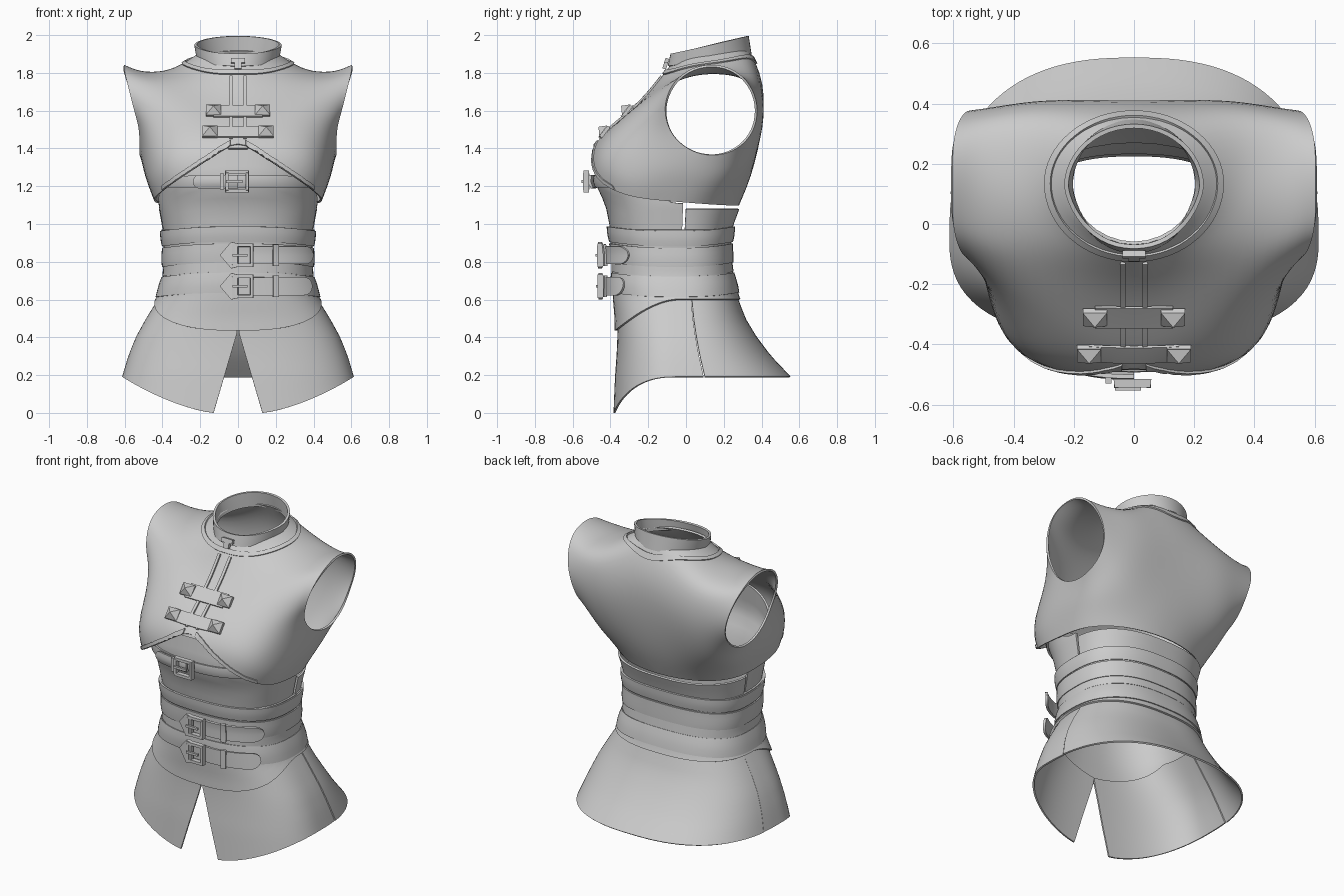
import bpy, bmesh, math
from mathutils import Vector

if "Cube" in bpy.data.objects:
    bpy.data.objects.remove(bpy.data.objects["Cube"])

grey = bpy.data.materials.new("plain_grey")
grey.diffuse_color = (0.6, 0.6, 0.6, 1)
grey.use_nodes = True
grey.node_tree.nodes["Principled BSDF"].inputs["Base Color"].default_value = grey.diffuse_color
N, YC, PI = 2.5, -0.05, math.pi

def lerp(a, b, t): return a + (b - a) * t

def make(name, verts, faces, thick=0.0, mirror=False, sub=0):
    me = bpy.data.meshes.new(name)
    me.from_pydata([tuple(v) for v in verts], [], faces)
    bm = bmesh.new(); bm.from_mesh(me)
    bmesh.ops.remove_doubles(bm, verts=bm.verts, dist=1e-5)
    bmesh.ops.recalc_face_normals(bm, faces=bm.faces)
    bm.to_mesh(me); bm.free()
    me.materials.append(grey)
    ob = bpy.data.objects.new(name, me)
    bpy.context.collection.objects.link(ob)
    if mirror:
        m = ob.modifiers.new("mirror", 'MIRROR'); m.use_clip = True
    if sub:
        s = ob.modifiers.new("smooth", 'SUBSURF'); s.levels = s.render_levels = sub
    if thick:
        s = ob.modifiers.new("shell", 'SOLIDIFY'); s.thickness = thick; s.offset = 0
    return ob

def grid(name, f, nu, nv, thick=0.0, **kw):
    vs = [f(i / nu, j / nv) for i in range(nu + 1) for j in range(nv + 1)]
    w = nv + 1
    fs = [(i*w+j, (i+1)*w+j, (i+1)*w+j+1, i*w+j+1) for i in range(nu) for j in range(nv)]
    return make(name, vs, fs, thick, **kw)

# body sections: height, half width, front y, back y
BODY = [(0, .66, -.385, .72), (.2, .61, -.375, .54), (.3, .58, -.367, .445), (.4, .54, -.362, .37),
        (.5, .485, -.362, .31), (.62, .41, -.372, .265), (.73, .38, -.375, .235), (.85, .376, -.375, .22),
        (.98, .392, -.396, .235), (1.1, .414, -.42, .28), (1.22, .425, -.475, .305), (1.42, .44, -.45, .34)]

def section(z):
    for a, b in zip(BODY, BODY[1:]):
        if z <= b[0]:
            t = (z - a[0]) / (b[0] - a[0])
            return [lerp(a[i], b[i], t) for i in (1, 2, 3)]
    return BODY[-1][1:]

def ring(t, z, off=0.0):
    # t = 0 front, pi/2 right side, pi back
    hw, yf, yb = section(z)
    s, c = math.sin(t), math.cos(t)
    x = (hw + off) * math.copysign(abs(s) ** (2 / N), s)
    k = abs(c) ** (2 / N)
    return Vector((x, YC - (YC - yf + off) * k if c > 0 else YC + (yb - YC + off) * k, z))

def front(x, z, off=0.0):
    hw = section(z)[0] + off
    return ring(math.asin(min(1, abs(x) / hw) ** (N / 2)) * (1 if x >= 0 else -1), z, off)

def hoop(name, zb, zt, off, thick=.012, nv=3, a=0, b=2 * PI, bulge=0.0):
    def f(u, v):
        t = lerp(a, b, u)
        return ring(t, lerp(zb(t), zt(t), v), off + bulge * math.sin(PI * v))
    return grid(name, f, 72, nv, thick)

# chest shell: half cage of rings round the armhole, mirrored and smoothed
ANG = [0, 25, 50, 70, 88, 102, 118, 135, 152, 172, 192, 212, 235, 262, 290, 315, 338]
MID = [(.475, .12, 1.24), (.495, -.03, 1.27), (.49, -.22, 1.30), (.44, -.37, 1.37), (.35, -.41, 1.44),
       (.29, -.355, 1.53), (.29, -.26, 1.62), (.30, -.155, 1.705), (.33, -.06, 1.77), (.39, .08, 1.80),
       (.39, .20, 1.80), (.37, .32, 1.79), (.33, .395, 1.74), (.30, .415, 1.58), (.32, .385, 1.42),
       (.36, .32, 1.28), (.44, .22, 1.24)]
EDGE = [(.43, .08, 1.11), (.44, -.12, 1.125), (.44, -.32, 1.145), (.33, -.475, 1.23), (.14, -.50, 1.35),
        (0, -.465, 1.455), (0, -.335, 1.55), (0, -.20, 1.675), (0, -.09, 1.85), (.18, -.01, 1.87),
        (.225, .15, 1.90), (.16, .30, 1.915), (0, .345, 1.92), (0, .425, 1.72), (0, .38, 1.38),
        (0, .295, 1.10), (.28, .235, 1.10)]

def armhole(deg):
    a = math.radians(deg)
    z = 1.595 - .235 * math.cos(a)
    flare = max(0, min(1, (z - 1.5) / .3))
    return Vector((.515 + .09 * flare, .135 - .245 * math.sin(a), z + .012 * flare))

rings = [[armhole(a) for a in ANG],
         [armhole(a).lerp(Vector(m), .4) for a, m in zip(ANG, MID)],
         [Vector(m) for m in MID],
         [Vector(m).lerp(Vector(e), .55) for m, e in zip(MID, EDGE)],
         [Vector(e) for e in EDGE]]
for k in (4, 3, 2):          # fuller bust
    rings[3][k] += Vector((.01, -.02, 0))
for k in (8, 9, 10, 11):     # dip before the flared shoulder cap
    rings[1][k].z -= .025
    rings[3][k].z -= .01
n = len(ANG)
chest = make("chest_shell", sum(rings, []),
             [(r*n+k, r*n+(k+1) % n, (r+1)*n+(k+1) % n, (r+1)*n+k) for r in range(4) for k in range(n)],
             .012, mirror=True, sub=2)

# ray casting onto the chest, for trims lying on it
bpy.context.view_layer.update()
shell = chest.evaluated_get(bpy.context.evaluated_depsgraph_get())

def cast(origin, d):
    hit, p, nr, _ = shell.ray_cast(Vector(origin), Vector(d))
    if not hit:
        return Vector(origin), -Vector(d)
    return p, (-nr if nr.dot(Vector(d)) > 0 else nr)

def on_chest(x, z, off=.0):
    p, nr = cast((x, -2, z), (0, 1, 0))
    return p + nr * off

def chest_strip(name, x0, x1, z0, z1, off, thick, nu=8, nv=8, **kw):
    return grid(name, lambda u, v: on_chest(lerp(x0, x1, u), lerp(z0, z1, v), off), nu, nv, thick, **kw)

# raised trim along the slanted lower front edge
def edge_trim(u, v):
    x, z = lerp(.04, .40, u), 1.1
    while z < 1.5 and not -1 < on_chest(x, z).y < -.1:
        z += .004
    return on_chest(x, z + .004 + .024 * v, .004)
grid("edge_trim", edge_trim, 24, 1, .008, mirror=True)

# neckline piping
def piping(u, v):
    a, r = 2 * PI * u, lerp(.93, 1.0, v)
    c = math.cos(a)
    p, nr = cast((.295 * r * math.sin(a), .135 - (.255 if c > 0 else .235) * r * c, 3), (0, 0, -1))
    return p + nr * .004
grid("neck_piping", piping, 64, 1, .008)

# standing collar
def collar(u, v):
    a = 2 * PI * u
    s, c = math.sin(a), math.cos(a)
    b = (1 - c) / 2
    w = lerp(.21, .225, v) * (1 - .12 * max(0, c) * abs(s))
    return Vector((w * s, .125 - lerp(.215, .2, v) * c, lerp(lerp(1.835, 1.9, b), lerp(1.90, 1.995, b), v)))
grid("collar", collar, 48, 3, .014)

def box(name, c, size, tilt=0.0, taper=1.0):
    c = Vector(c); vs = []
    for sy in (1, -1):
        for sx, sz in ((-1, -1), (1, -1), (1, 1), (-1, 1)):
            k = taper if sy < 0 else 1
            x, y, z = sx*size[0]/2*k, sy*size[1]/2, sz*size[2]/2*k
            vs.append(c + Vector((x, y*math.cos(tilt) + z*math.sin(tilt), -y*math.sin(tilt) + z*math.cos(tilt))))
    return make(name, vs, [(0, 1, 2, 3), (7, 6, 5, 4), (0, 4, 5, 1), (1, 5, 6, 2), (2, 6, 7, 3), (3, 7, 4, 0)])

box("collar_clasp", (0, -.102, 1.865), (.075, .02, .025), .3)
box("collar_clasp_drop", (0, -.108, 1.845), (.035, .02, .05), .3)

# front placket, closing straps and pyramid studs
chest_strip("placket_strip", .028, .045, 1.45, 1.78, .005, .01, 1, 14, mirror=True)
box("placket_foot", (0, -.468, 1.415), (.1, .02, .035), .4)
for z, x, h in ((1.59, .13, .058), (1.48, .148, .052)):
    chest_strip("closing_strap", -x, x, z - h / 2, z + h / 2, .01, .01, 10, 2)
    for sx in (-x, x):
        p = on_chest(sx, z, .012)
        box("stud_base", p, (.08, .018, .07), .66)
        box("stud_point", p + Vector((0, -.02, .016)), (.08, .032, .07), .66, .04)

# under-bust band: front part and back part with a side slit
def band_top(t):
    return lerp(1.11, 1.42, max(0, math.cos(t)) ** 1.2)
hoop("front_band", lambda t: .97, band_top, 0, nv=8, a=-1.63, b=1.63)
hoop("back_band", lambda t: .97, lambda t: 1.08, .004, a=1.665, b=2 * PI - 1.665)

# corset with layered belts, dipping at the front
def dip(t): return .6 - .165 * max(0, math.cos(t)) ** 1.3
def wave(z, amp=.012): return lambda t: z + amp * math.cos(2 * t)
hoop("corset", dip, wave(.97, 0), .01, nv=16)
hoop("upper_hoop", wave(.895), wave(.975), .017, bulge=.003)
hoop("middle_hoop", wave(.735), wave(.785), .013)
hoop("upper_belt", wave(.785), wave(.885), .018, bulge=.005)
hoop("lower_belt", wave(.625), wave(.73), .016, bulge=.004)

# skirt: two front flaps split at the centre, and a back panel
def hem(t): return .19 * min(1, abs(math.sin(t)) ** 1.25) if abs(t) < PI / 2 else .19
def skirt_z(t, v): return lerp(lerp(.46, .62, min(1, abs(t) / 1.2)), hem(t), v)
def flap(u, v):
    t = lerp(0, 1.74, u)
    z = skirt_z(t, v)
    edge = max(0, .44 - z) / .44 * .13
    t0 = math.asin((edge / section(z)[0]) ** (N / 2))
    return ring(lerp(t0, 1.74, u), z, -.004)
grid("skirt_flap", flap, 28, 10, .01, mirror=True)
grid("skirt_back", lambda u, v: ring(lerp(1.748, 2 * PI - 1.748, u), skirt_z(PI / 2, v)), 48, 10, .01)

# strap end with a rounded tip, standing off towards the tip
def tongue(name, x0, x1, z, h, off, flare=0.0):
    def f(u, v):
        u = 1 - (1 - u) ** 1.6
        x = lerp(x0, x1, u)
        e = max(0, 1 - abs(x1 - x) / (h * .9))
        return front(x, z + (v * 2 - 1) * h * math.sqrt(max(0, 1 - e * e)), off + flare * u)
    return grid(name, f, 20, 4, .014)

# square buckle: frame of four bars with a prong
def buckle(x, z, w, h, off, bar=.018):
    y = front(x, z, off).y
    for s in (-1, 1):
        box("buckle_post", (x + s * (w - bar) / 2, y, z), (bar, .03, h), 0, .8)
        box("buckle_rail", (x, y, z + s * (h - bar) / 2), (w, .028, bar), 0, .95)
    box("buckle_prong", (x - w * .12, y - .016, z), (w * .7, .014, .014))

# waist buckles with pointed plates and long strap ends
for z, end in ((.835, .395), (.67, .39)):
    tongue("belt_end", -.01, end, z, .048, .05, .03)
    buckle(.025, z, .115, .125, .08)
    y = front(0, z, .07).y
    pts = [(-.095, z), (-.035, z + .07), (.0, z + .062), (.0, z - .062), (-.035, z - .07)]
    make("pointed_plate", [(px, y - .01 if px > -.09 else y + .01, pz) for px, pz in pts], [(0, 1, 2, 3, 4)], .022)
    grid("belt_keeper", lambda u, v: front(lerp(.185, .215, u), lerp(z - .057, z + .057, v), .075), 2, 4, .016)

# under-bust strap and buckle
grid("bust_strap", lambda u, v: front(lerp(-.41, .41, u), lerp(1.195, 1.255, v), .012), 32, 2, .012)
tongue("bust_strap_end", .0, -.235, 1.225, .034, .036)
buckle(-.005, 1.225, .125, .115, .055)
box("bust_keeper", (-.085, front(-.085, 1.225, .048).y, 1.225), (.02, .02, .085))

# bake modifiers and shade smoothly, keeping sharp edges
bpy.ops.object.select_all(action='SELECT')
bpy.context.view_layer.objects.active = chest
bpy.ops.object.convert(target='MESH')
bpy.ops.object.shade_smooth_by_angle(angle=math.radians(35))
